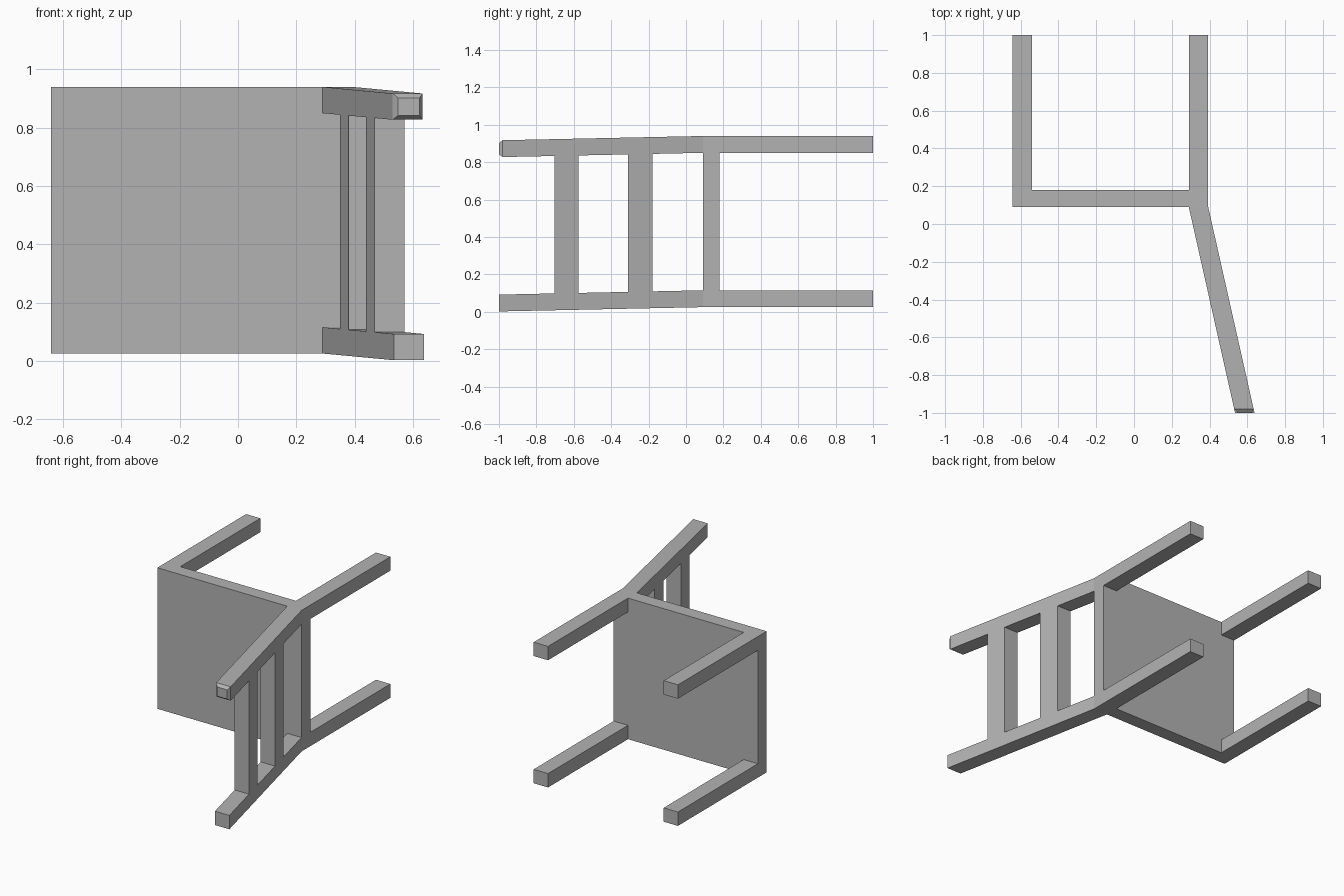
import bpy

cube = bpy.data.objects.get("Cube")
if cube:
    bpy.data.objects.remove(cube, do_unlink=True)

grey = bpy.data.materials.new("plain_grey")
grey.use_nodes = True
colour = (0.45, 0.45, 0.45, 1)
grey.diffuse_color = colour
grey.node_tree.nodes["Principled BSDF"].inputs["Base Color"].default_value = colour

BEND = 0.09     # y where the backrest starts to lean
BACK = 0.18     # y of the underside of the seat
TIP = -1.0
THICK = 0.09    # post height in z
LOW, HIGH = 0.025, 0.94


def loft(name, rings):
    """Join rectangular sections (y, x0, x1, z0, z1) into one closed bar."""
    verts, faces = [], []
    for y, x0, x1, z0, z1 in rings:
        verts += [(x0, y, z0), (x1, y, z0), (x1, y, z1), (x0, y, z1)]
    for r in range(len(rings) - 1):
        a, b = 4 * r, 4 * r + 4
        for i in range(4):
            j = (i + 1) % 4
            faces.append((a + j, a + i, b + i, b + j))
    end = len(verts)
    faces += [(0, 1, 2, 3), (end - 1, end - 2, end - 3, end - 4)]
    mesh = bpy.data.meshes.new(name)
    mesh.from_pydata(verts, [], faces)
    mesh.materials.append(grey)
    obj = bpy.data.objects.new(name, mesh)
    bpy.context.collection.objects.link(obj)
    return obj


def lean(y):
    """Sideways limits and z drop of the backrest at y."""
    t = (BEND - y) / (BEND - TIP)
    return 0.29 + 0.245 * t, 0.393 + 0.245 * t, -0.023 * t


def post_ring(y, z0, inset=0):
    x0, x1, drop = lean(y)
    return (y, x0 + inset, x1 - inset, z0 + drop + inset, z0 + THICK + drop - inset)


# Seat panel
loft("seat", [(y, -0.642, 0.393, LOW, HIGH) for y in (BEND, BACK)])

# Legs and backrest posts on both sides
for side, z0 in (("right", LOW), ("left", HIGH - THICK)):
    loft(side + "_front_leg", [(y, -0.642, -0.54, z0, z0 + THICK) for y in (BACK, 1)])
    loft(side + "_rear_leg", [(y, 0.29, 0.393, z0, z0 + THICK) for y in (BACK, 1)])
    rings = [post_ring(BEND, z0)]
    if side == "left":      # this post has a chamfered tip
        rings = [post_ring(TIP, z0, 0.015), post_ring(TIP + 0.02, z0)] + rings
    else:
        rings = [post_ring(TIP, z0)] + rings
    loft(side + "_back_post", rings)

# Backrest slats between the posts
for name, y0, y1 in (("top_slat", -0.703, -0.575), ("lower_slat", -0.31, -0.18)):
    rings = []
    for y in (y0, y1):
        x0, x1, drop = lean(y)
        rings.append((y, x0, x1, LOW + THICK + drop - 0.005, HIGH - THICK + drop + 0.005))
    loft(name, rings)
